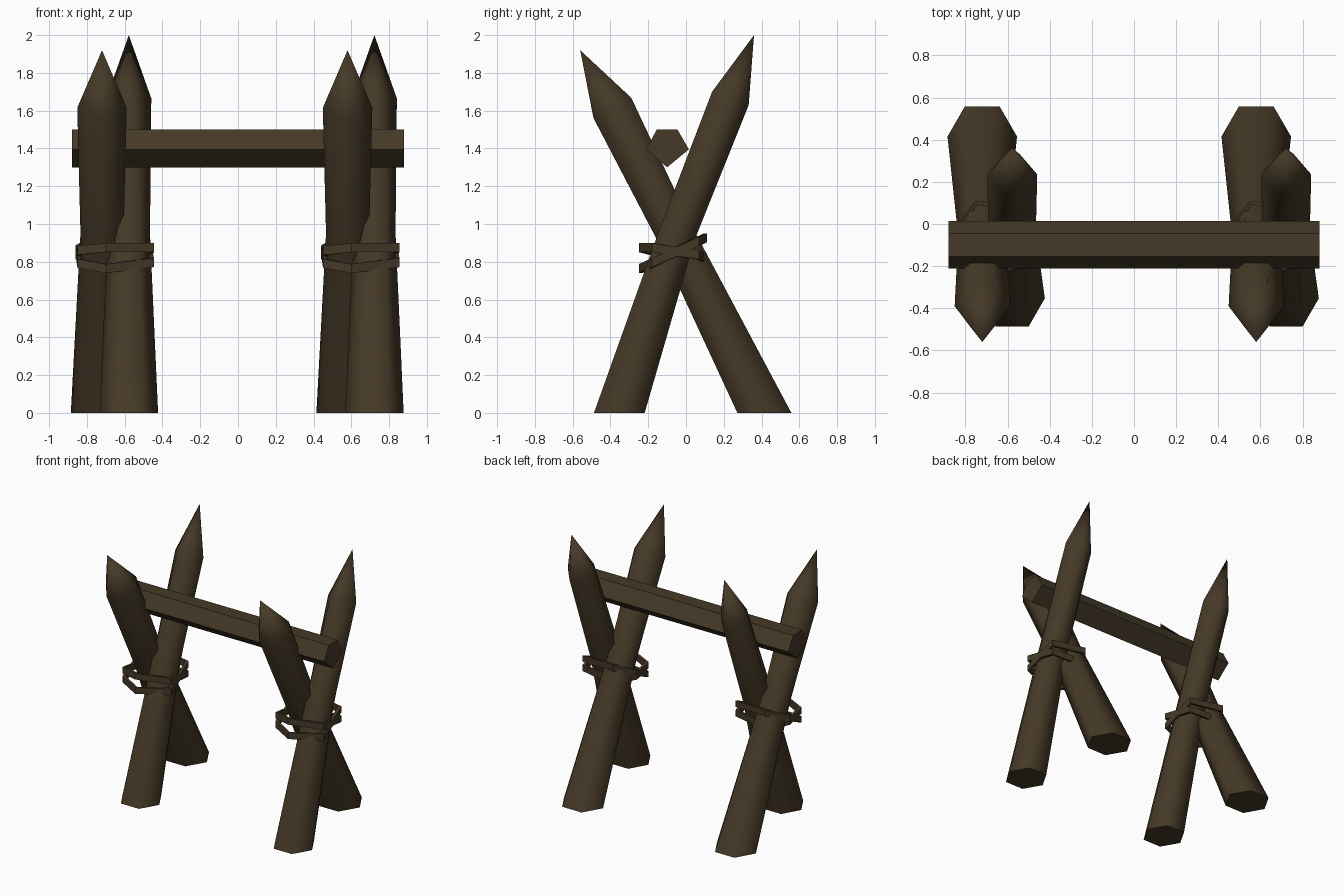
import bpy, bmesh, math

if "Cube" in bpy.data.objects:
    bpy.data.objects.remove(bpy.data.objects["Cube"])

wood = bpy.data.materials.new("dark brown wood")
wood.diffuse_color = (0.060, 0.041, 0.020, 1)
wood.use_nodes = True
wood.node_tree.nodes["Principled BSDF"].inputs["Base Color"].default_value = wood.diffuse_color


def finish(name, bm, smooth=False):
    bmesh.ops.recalc_face_normals(bm, faces=bm.faces)
    me = bpy.data.meshes.new(name)
    bm.to_mesh(me)
    bm.free()
    me.materials.append(wood)
    for p in me.polygons:
        p.use_smooth = smooth
    ob = bpy.data.objects.new(name, me)
    bpy.context.collection.objects.link(ob)
    return ob


def bridge(bm, a, b):
    n = len(a)
    for i in range(n):
        bm.faces.new((a[i], a[(i + 1) % n], b[(i + 1) % n], b[i]))


# Sharpened six-sided stake: rings are (y, z, radius, tilt in degrees, flat width)
def stake(name, x, rings, tip):
    bm = bmesh.new()
    loops = []
    for y, z, r, tilt, flat in rings:
        t = math.radians(tilt)
        loop = []
        for px, py in ((1, 0), (flat, 0.866), (-flat, 0.866),
                       (-1, 0), (-flat, -0.866), (flat, -0.866)):
            loop.append(bm.verts.new((x + r * px, y + r * py * math.cos(t),
                                      z + r * py * math.sin(t))))
        loops.append(loop)
    base = bm.faces.new(loops[0])
    for a, b in zip(loops, loops[1:]):
        bridge(bm, a, b)
    top = bm.verts.new((x, *tip))
    for i in range(6):
        bm.faces.new((loops[-1][i], loops[-1][(i + 1) % 6], top))
    for e in base.edges:
        e.smooth = False
    return finish(name, bm, True)


# Loose, tilted rope band with a flat rectangular section
def rope(name, x, y, z, slope, roll):
    outline = [(-0.20, -0.12), (-0.05, -0.18), (0.205, -0.11),
               (0.18, 0.14), (-0.10, 0.18), (-0.21, 0.04)]
    bm = bmesh.new()
    section = []
    for s, h in ((1, -0.024), (1, 0.024), (0.9, 0.024), (0.9, -0.024)):
        section.append([bm.verts.new((x + px * s, y + py * s,
                                      z + slope * py + roll * px + h))
                        for px, py in outline])
    for i in range(4):
        bridge(bm, section[i], section[(i + 1) % 4])
    return finish(name, bm)


# Two crossed stake pairs with rope lashings
for side, cx in (("left", -0.65), ("right", 0.65)):
    stake(side + "_back_leaning_stake", cx + 0.072,
          [(-0.353, 0, 0.155, 0, 0.5), (-0.045, 0.95, 0.112, -19, 0.5),
           (0.235, 1.665, 0.119, -20, 0.3)], (0.36, 2.0))
    stake(side + "_front_leaning_stake", cx - 0.07,
          [(0.415, 0, 0.165, 0, 0.5), (-0.06, 0.95, 0.114, 26, 0.5),
           (-0.39, 1.615, 0.131, 28, 0.42)], (-0.56, 1.92))
    rope(side + "_rope_rising", cx, -0.07, 0.845, 0.45, 0.0)
    rope(side + "_rope_falling", cx, -0.07, 0.85, -0.15, 0.04)

# Five-sided crossbar resting in the forks
bm = bmesh.new()
profile = [(-0.21, 1.395), (-0.155, 1.5), (-0.045, 1.5), (0.015, 1.395), (-0.10, 1.3)]
ends = [[bm.verts.new((x, y, z)) for y, z in profile] for x in (-0.88, 0.88)]
bridge(bm, ends[0], ends[1])
for e in ends:
    bm.faces.new(e)
finish("crossbar", bm)
